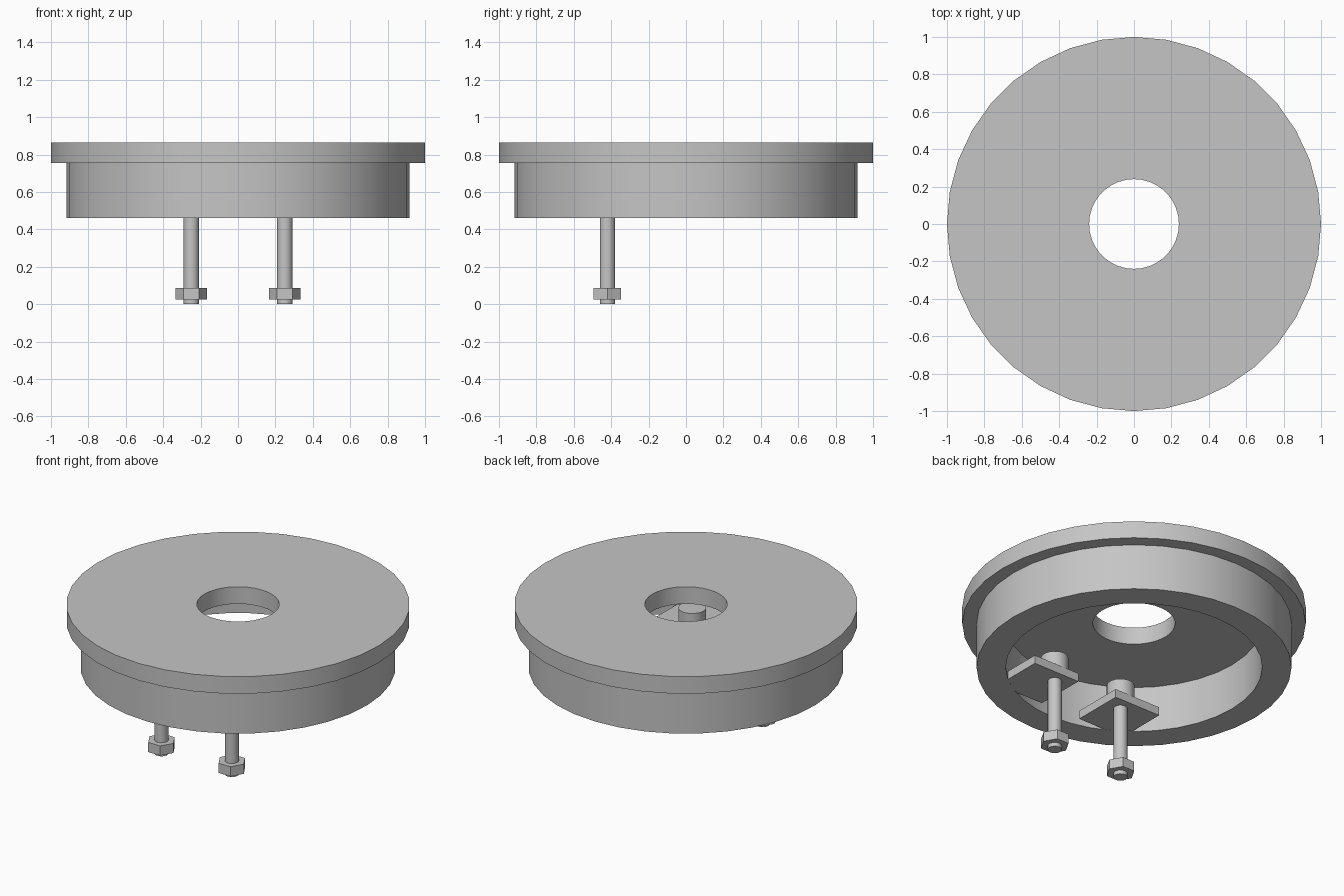
import bpy
import bmesh
import math

SIDES = 36

cube = bpy.data.objects.get("Cube")
if cube:
    bpy.data.objects.remove(cube, do_unlink=True)

# Single plain metal colour
metal = bpy.data.materials.new("grey_metal")
metal.use_nodes = True
colour = (0.56, 0.56, 0.56, 1)
metal.diffuse_color = colour
metal.node_tree.nodes["Principled BSDF"].inputs["Base Color"].default_value = colour


def finish(name, bm, smooth=True):
    """Turn a bmesh into a shaded, coloured object."""
    bmesh.ops.recalc_face_normals(bm, faces=bm.faces)
    mesh = bpy.data.meshes.new(name)
    bm.to_mesh(mesh)
    bm.free()
    mesh.materials.append(metal)
    obj = bpy.data.objects.new(name, mesh)
    bpy.context.collection.objects.link(obj)
    if smooth:
        bpy.ops.object.select_all(action='DESELECT')
        obj.select_set(True)
        bpy.context.view_layer.objects.active = obj
        bpy.ops.object.shade_smooth_by_angle(angle=math.radians(30))
    return obj


def lathe(name, profile):
    """Spin a closed (radius, height) profile around z."""
    bm = bmesh.new()
    rings = []
    for i in range(SIDES):
        a = math.tau * i / SIDES
        rings.append([bm.verts.new((r * math.cos(a), r * math.sin(a), z))
                      for r, z in profile])
    n = len(profile)
    for i in range(SIDES):
        a, b = rings[i], rings[(i + 1) % SIDES]
        for j in range(n):
            k = (j + 1) % n
            bm.faces.new((a[j], b[j], b[k], a[k]))
    return finish(name, bm)


def prism(name, x, y, low, high, radius, sides=24):
    """Upright cylinder or polygon prism with a corner on +x."""
    bm = bmesh.new()
    bottom = [bm.verts.new((x + radius * math.cos(math.tau * i / sides),
                            y + radius * math.sin(math.tau * i / sides), low))
              for i in range(sides)]
    face = bm.faces.new(bottom)
    top = bmesh.ops.extrude_face_region(bm, geom=[face])["geom"]
    for v in top:
        if isinstance(v, bmesh.types.BMVert):
            v.co.z = high
    return finish(name, bm, sides > 6)


def box(name, centre, size):
    bm = bmesh.new()
    bmesh.ops.create_cube(bm, size=1)
    bmesh.ops.scale(bm, vec=size, verts=bm.verts)
    bmesh.ops.translate(bm, vec=centre, verts=bm.verts)
    return finish(name, bm, False)


# Flanged lid: wide top plate with a centre hole and a hollow skirt below
lathe("flanged_lid", [(0.24, 0.865), (1, 0.865), (1, 0.755), (0.917, 0.755),
                      (0.917, 0.46), (0.747, 0.46), (0.747, 0.755), (0.24, 0.755)])

# Two mirrored bolts, each with a square lug welded into the skirt
for side, sign in (("left", 1), ("right", -1)):
    x, y = sign * 0.25, -0.42
    box(side + "_lug", (sign * 0.307, -0.5, 0.488), (0.33, 0.33, 0.054))
    prism(side + "_bolt_head", x, y, 0.51, 0.615, 0.081)
    prism(side + "_bolt_shaft", x, y, 0, 0.52, 0.041)
    prism(side + "_nut", x, y, 0.025, 0.087, 0.085, 6)
